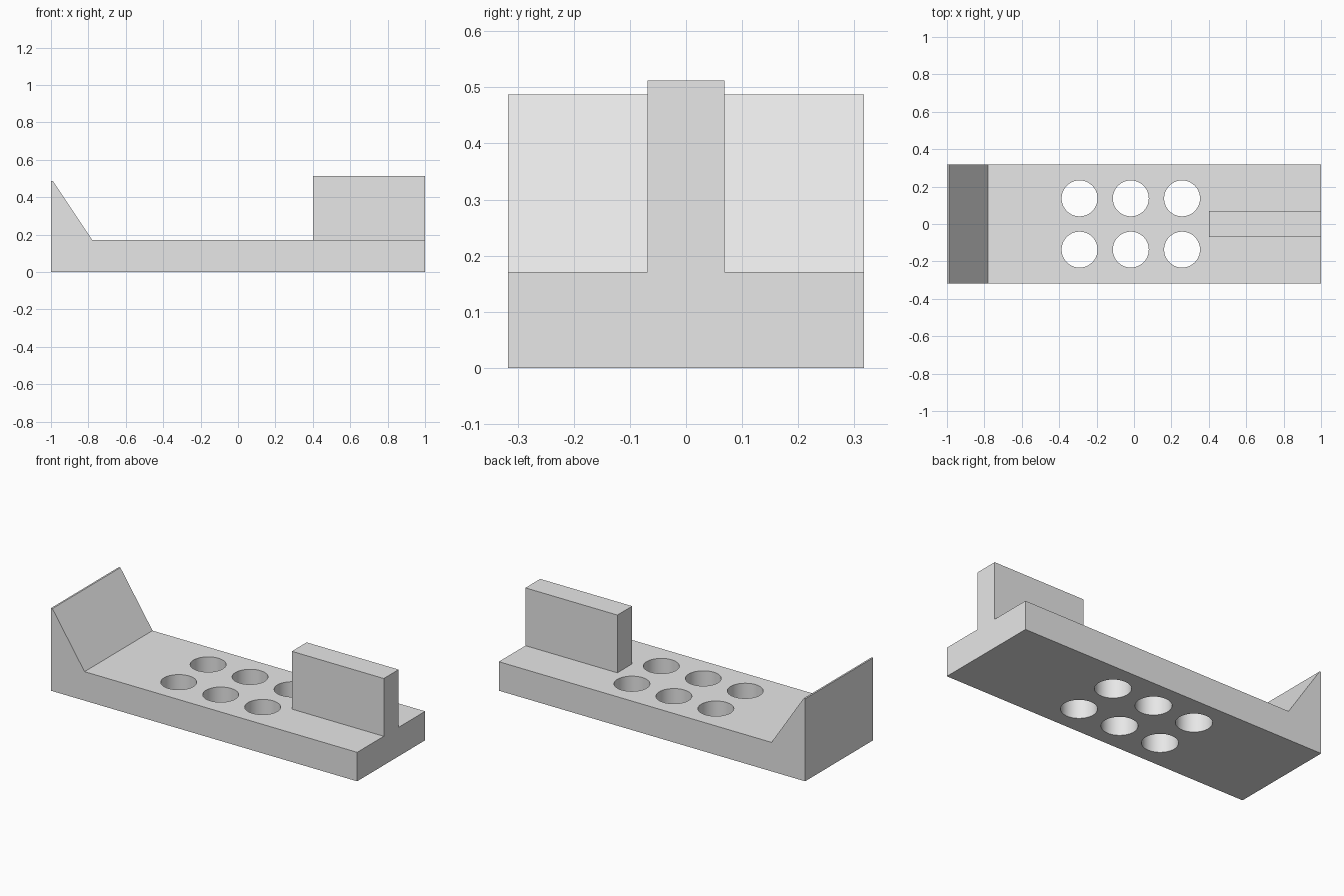
import bpy
import bmesh
import math
from mathutils import Matrix

cube = bpy.data.objects.get("Cube")
if cube:
    bpy.data.objects.remove(cube, do_unlink=True)

HALF_WIDTH = 0.317
DECK_TOP = 0.171
FIN_TOP = 0.512

# Single plain grey finish
grey = bpy.data.materials.new("plain_grey")
grey.use_nodes = True
grey.diffuse_color = (0.8, 0.8, 0.8, 1)
grey.node_tree.nodes["Principled BSDF"].inputs["Base Color"].default_value = (0.8, 0.8, 0.8, 1)


def add_object(name, bm):
    bmesh.ops.recalc_face_normals(bm, faces=bm.faces[:])
    mesh = bpy.data.meshes.new(name)
    bm.to_mesh(mesh)
    bm.free()
    mesh.materials.append(grey)
    obj = bpy.data.objects.new(name, mesh)
    bpy.context.collection.objects.link(obj)
    return obj


def extrude_profile(name, profile, half_width):
    """Extrude an (x, z) outline evenly to both sides of y = 0."""
    bm = bmesh.new()
    face = bm.faces.new([bm.verts.new((x, -half_width, z)) for x, z in profile])
    result = bmesh.ops.extrude_face_region(bm, geom=[face])
    verts = [v for v in result["geom"] if isinstance(v, bmesh.types.BMVert)]
    bmesh.ops.translate(bm, verts=verts, vec=(0, 2 * half_width, 0))
    return add_object(name, bm)


# Base deck with sloped end stop
base = extrude_profile("base_with_sloped_end", [
    (-1, 0), (1, 0), (1, DECK_TOP), (-0.78, DECK_TOP), (-0.99, 0.487), (-1, 0.487),
], HALF_WIDTH)

# Upright fin, flush with the far end
extrude_profile("upright_fin", [
    (0.4, DECK_TOP), (1, DECK_TOP), (1, FIN_TOP), (0.4, FIN_TOP),
], 0.069)

# Two rows of three through holes
bm = bmesh.new()
for x in (-0.291, -0.017, 0.257):
    for y in (-0.137, 0.137):
        bmesh.ops.create_cone(bm, cap_ends=True, segments=64, radius1=0.096, radius2=0.096,
                              depth=1, matrix=Matrix.Translation((x, y, 0)))
cutter = add_object("hole_cutter", bm)
cutter.hide_render = True

holes = base.modifiers.new("holes", 'BOOLEAN')
holes.operation = 'DIFFERENCE'
holes.solver = 'EXACT'
holes.object = cutter

# Apply the holes, then round only their walls
bpy.ops.object.select_all(action='DESELECT')
base.select_set(True)
bpy.context.view_layer.objects.active = base
bpy.ops.object.modifier_apply(modifier=holes.name)
bpy.data.objects.remove(cutter, do_unlink=True)
bpy.ops.object.shade_smooth_by_angle(angle=math.radians(30))
